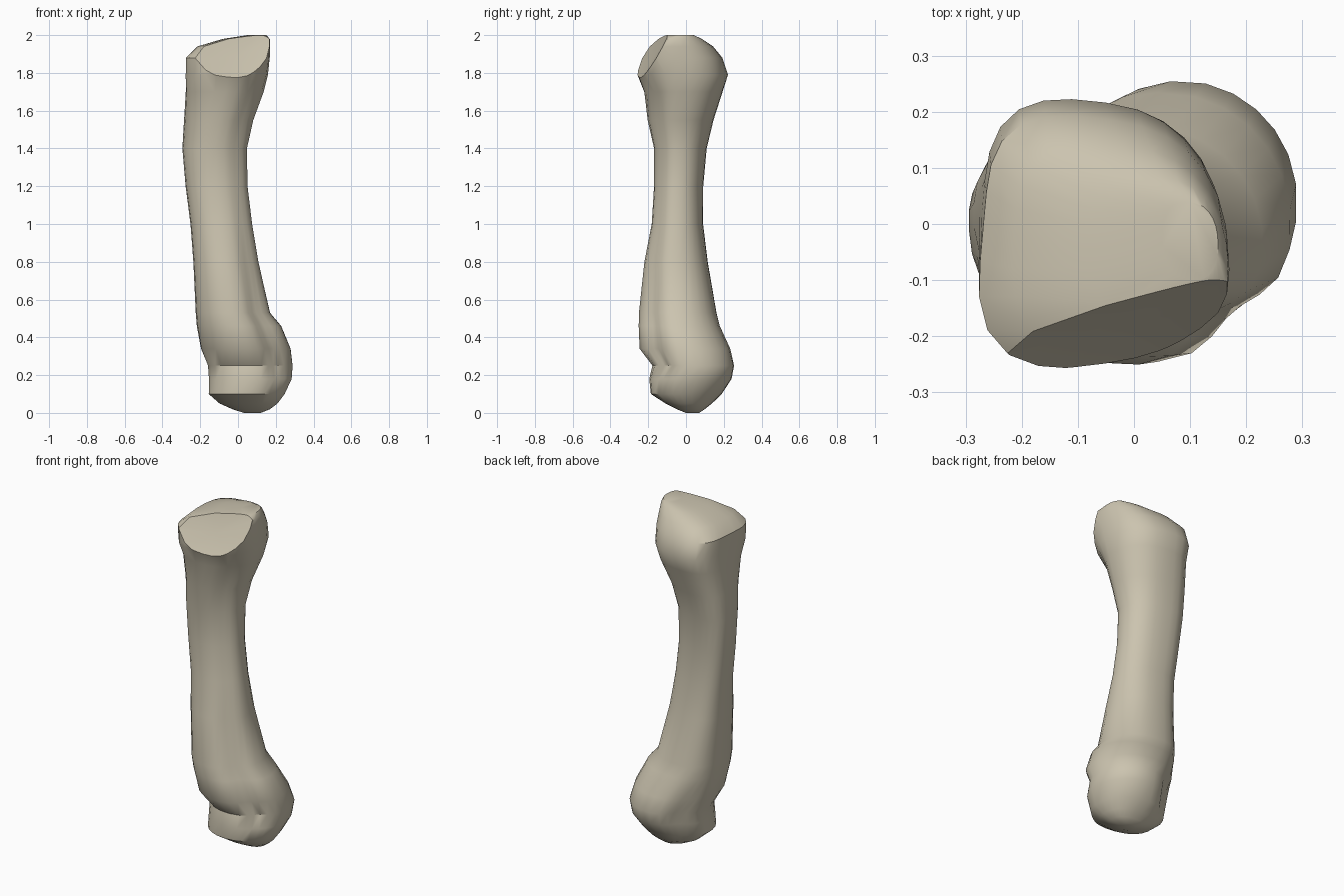
import bpy
import bmesh
from math import cos, sin, pi, asin, copysign
from mathutils import Vector

SIDES = 28
LEAN = asin(-0.12)
BASE_START = 1.65

if "Cube" in bpy.data.objects:
    bpy.data.objects.remove(bpy.data.objects["Cube"])

# One material for the whole bone
bone_colour = (0.6, 0.55, 0.43, 1)
material = bpy.data.materials.new("bone beige")
material.use_nodes = True
material.diffuse_color = bone_colour
material.node_tree.nodes["Principled BSDF"].inputs["Base Color"].default_value = bone_colour


def squared(value, power=0.86):
    """Push a sine or cosine outward for a slightly boxy section."""
    return copysign(abs(value) ** power, value)


def toward(angle, corner):
    """Smooth weight that peaks at one corner, counted in eighths of a turn."""
    return max(0, cos(angle - corner * pi / 4)) ** 6


def section(z, left, right, front, back, hollow, bulge):
    """Ring of points: bounds, hollow at front +x, bulge at back -x.
    On the wide base the front -x corner grows into a spur as well."""
    centre = Vector(((left + right) / 2, (front + back) / 2, z))
    half_x, half_y = (right - left) / 2, (back - front) / 2
    spur = 2.4 * bulge if z > BASE_START else 0
    ring = []
    for i in range(SIDES):
        t = 2 * pi * i / SIDES
        scale = 1 - hollow * toward(t, 7) + bulge * toward(t, 3) + spur * toward(t, 5)
        ring.append(centre + scale * Vector((half_x * squared(cos(t)),
                                             half_y * squared(sin(t + LEAN)), 0)))
    return ring


# Sections from the rounded lower head, up the shaft, to the wide base
SECTIONS = [
    (0.0, 0.03, 0.12, 0.0, 0.07, 0, 0),
    (0.02, -0.03, 0.17, -0.05, 0.1, 0, 0),
    (0.05, -0.1, 0.21, -0.11, 0.14, 0.05, -0.1),
    (0.1, -0.16, 0.25, -0.19, 0.195, 0.12, -0.2),
    (0.18, -0.16, 0.288, -0.2, 0.25, 0.14, -0.26),
    (0.25, -0.165, 0.295, -0.185, 0.263, 0.22, -0.26),
    (0.34, -0.2, 0.285, -0.255, 0.24, 0.26, -0.14),
    (0.46, -0.218, 0.235, -0.26, 0.18, 0.3, 0),
    (0.53, -0.223, 0.175, -0.257, 0.16, 0.26, 0.03),
    (0.8, -0.235, 0.112, -0.225, 0.112, 0.18, 0.06),
    (1.0, -0.25, 0.078, -0.185, 0.087, 0.16, 0.08),
    (1.2, -0.275, 0.053, -0.172, 0.087, 0.13, 0.1),
    (1.4, -0.292, 0.05, -0.172, 0.105, 0.13, 0.1),
    (1.55, -0.283, 0.085, -0.208, 0.14, 0.18, 0.1),
    (1.7, -0.27, 0.14, -0.222, 0.19, 0.16, 0.06),
    (1.79, -0.262, 0.16, -0.25, 0.215, 0.07, 0.1),
    (1.88, -0.258, 0.168, -0.25, 0.185, 0, 0.11),
    (1.94, -0.21, 0.17, -0.24, 0.14, 0, 0.06),
    (1.98, -0.08, 0.168, -0.2, 0.085, 0, 0),
    (2.0, 0.05, 0.15, -0.1, 0.04, 0, 0),
]

# Loft the sections into one closed skin
bm = bmesh.new()
rings = [[bm.verts.new(p) for p in section(*s)] for s in SECTIONS]
for low, high in zip(rings, rings[1:]):
    for i in range(SIDES):
        j = (i + 1) % SIDES
        bm.faces.new((low[i], low[j], high[j], high[i]))
bm.faces.new(rings[0][::-1])
bm.faces.new(rings[-1])

# Slice off the slanted joint facet at the front of the base
normal = Vector((0.012, -0.061, 0.031)).normalized()
cut = bmesh.ops.bisect_plane(bm, geom=bm.verts[:] + bm.edges[:] + bm.faces[:],
                             plane_co=(-0.04, -0.25, 1.77), plane_no=normal,
                             clear_outer=True)
rim = [e for e in cut["geom_cut"] if isinstance(e, bmesh.types.BMEdge)]
facet = bmesh.ops.contextual_create(bm, geom=rim)["faces"]

# Dish the joint facet slightly
dish = bmesh.ops.poke(bm, faces=facet)
for vert in dish["verts"]:
    vert.co -= normal * 0.012
bmesh.ops.recalc_face_normals(bm, faces=bm.faces[:])

mesh = bpy.data.meshes.new("long_bone")
bm.to_mesh(mesh)
bm.free()
mesh.materials.append(material)
bone = bpy.data.objects.new("long_bone", mesh)
bpy.context.collection.objects.link(bone)

# Smooth skin with crisp facet edges
bpy.ops.object.select_all(action="DESELECT")
bone.select_set(True)
bpy.context.view_layer.objects.active = bone
bpy.ops.object.shade_smooth_by_angle(angle=pi / 5)
